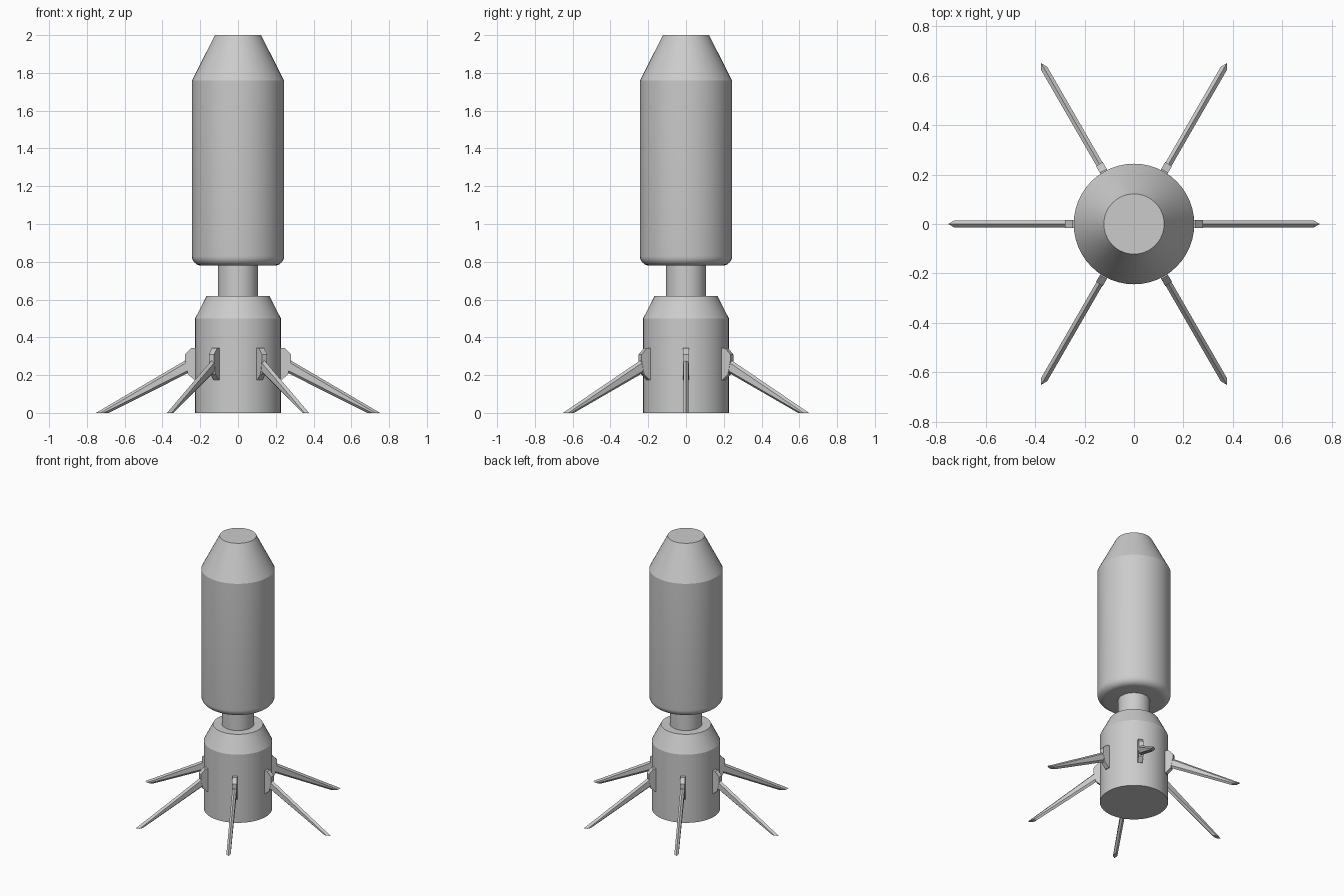
import bpy, bmesh, math
from mathutils import Matrix

if "Cube" in bpy.data.objects:
    bpy.data.objects.remove(bpy.data.objects["Cube"])


def finish(name, bm, smooth):
    bmesh.ops.recalc_face_normals(bm, faces=bm.faces[:])
    me = bpy.data.meshes.new(name)
    bm.to_mesh(me)
    bm.free()
    ob = bpy.data.objects.new(name, me)
    bpy.context.collection.objects.link(ob)
    if smooth:
        bpy.ops.object.select_all(action='DESELECT')
        ob.select_set(True)
        bpy.context.view_layer.objects.active = ob
        bpy.ops.object.shade_smooth_by_angle(angle=math.radians(25))
    return ob


def lathe(name, profile, sides=48, caps=True):
    bm = bmesh.new()
    rings = [[bm.verts.new((r * math.cos(2 * math.pi * i / sides),
                            r * math.sin(2 * math.pi * i / sides), z))
              for i in range(sides)] for r, z in profile]
    for a, b in zip(rings, rings[1:]):
        for i in range(sides):
            j = (i + 1) % sides
            bm.faces.new((a[i], a[j], b[j], b[i]))
    if caps:
        bm.faces.new(rings[0])
        bm.faces.new(rings[-1])
    return finish(name, bm, True)


def loft(bm, a, b):
    # closed solid between two matching outlines
    va = [bm.verts.new(p) for p in a]
    vb = [bm.verts.new(p) for p in b]
    n = len(va)
    for i in range(n):
        j = (i + 1) % n
        bm.faces.new((va[i], va[j], vb[j], vb[i]))
    bm.faces.new(va)
    bm.faces.new(vb)


# lower body, neck and upper body with rounded bottom edge
lathe("lower_body", [(0.227, 0), (0.227, 0.5), (0.166, 0.62)])
lathe("neck", [(0.106, 0.62), (0.106, 0.78)], caps=False)
rim = [(0.194 + 0.05 * math.sin(t * math.pi / 12),
        0.83 - 0.05 * math.cos(t * math.pi / 12)) for t in range(7)]
lathe("upper_body", rim + [(0.244, 1.76), (0.122, 2.0)])

# six legs, each with a mounting bracket
T = 0.014
root = [(0.25, 0, 0.295), (0.25, T, 0.28), (0.25, T, 0.232),
        (0.25, 0, 0.218), (0.25, -T, 0.232), (0.25, -T, 0.28)]
foot = [(0.752, 0, 0), (0.727, T, 0), (0.71, T, 0),
        (0.685, 0, 0), (0.71, -T, 0), (0.727, -T, 0)]
bracket = [(0.21, 0.343), (0.248, 0.343), (0.28, 0.31), (0.28, 0.275),
           (0.265, 0.205), (0.232, 0.175), (0.21, 0.175)]
for k in range(6):
    rot = Matrix.Rotation(k * math.pi / 3, 3, 'Z')
    bm = bmesh.new()
    loft(bm, root, foot)
    bmesh.ops.rotate(bm, verts=bm.verts[:], cent=(0, 0, 0), matrix=rot)
    finish(f"leg_{k + 1}", bm, False)
    bm = bmesh.new()
    loft(bm, [(x, -0.016, z) for x, z in bracket],
         [(x, 0.016, z) for x, z in bracket])
    bmesh.ops.rotate(bm, verts=bm.verts[:], cent=(0, 0, 0), matrix=rot)
    finish(f"leg_bracket_{k + 1}", bm, False)
